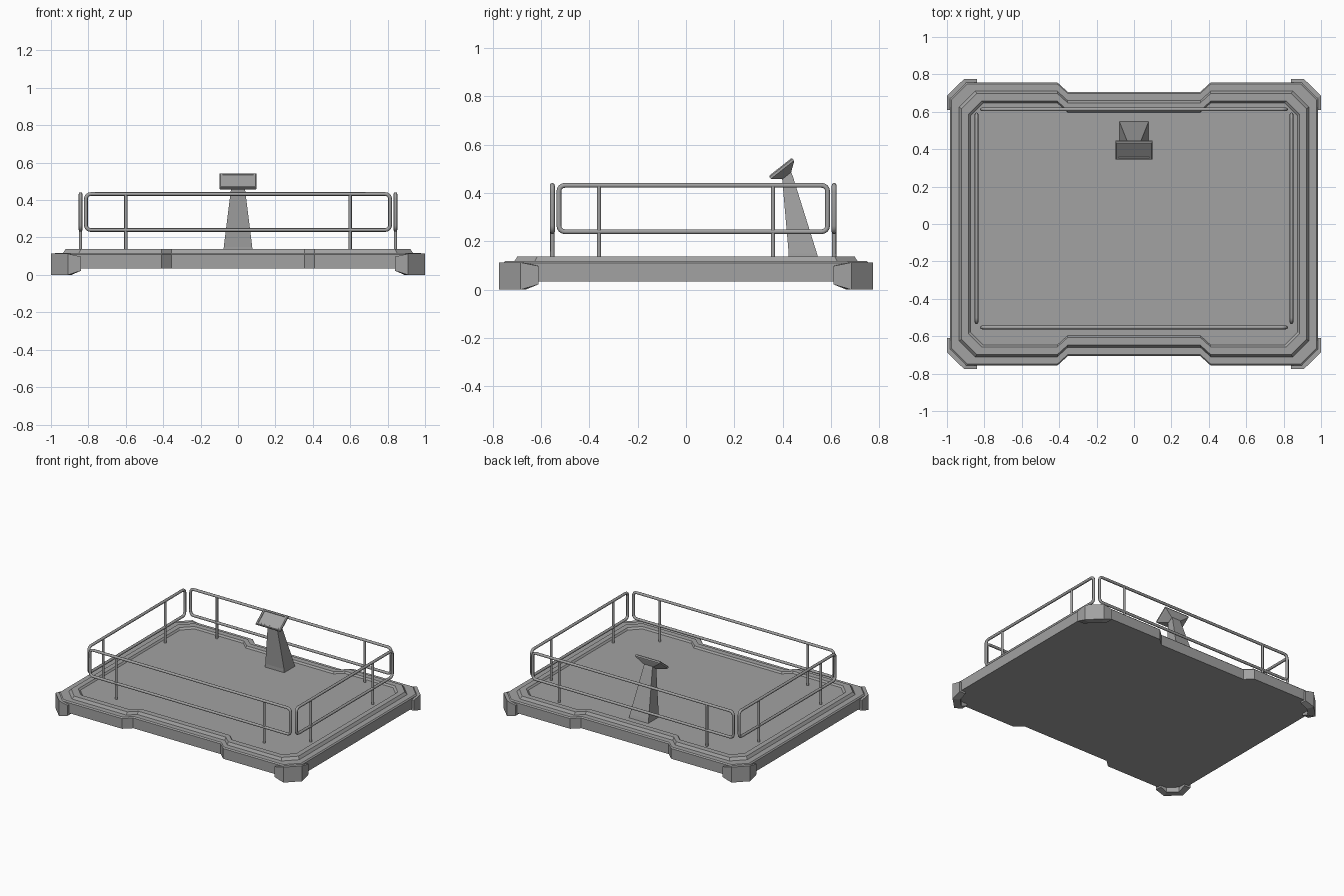
import bpy, bmesh, math
from mathutils import Vector

if "Cube" in bpy.data.objects:
    bpy.data.objects.remove(bpy.data.objects["Cube"])

grey = bpy.data.materials.new("plain_grey")
colour = (0.36, 0.36, 0.36, 1)
grey.diffuse_color = colour
grey.use_nodes = True
grey.node_tree.nodes["Principled BSDF"].inputs["Base Color"].default_value = colour


def add_object(name, mesh):
    obj = bpy.data.objects.new(name, mesh)
    bpy.context.collection.objects.link(obj)
    mesh.materials.clear()
    mesh.materials.append(grey)
    return obj


def loft(name, loops):
    """Skin matching closed loops of points and cap both ends."""
    bm = bmesh.new()
    rings = [[bm.verts.new(p) for p in loop] for loop in loops]
    for a, b in zip(rings, rings[1:]):
        for i in range(len(a)):
            j = (i + 1) % len(a)
            bm.faces.new((a[i], a[j], b[j], b[i]))
    bm.faces.new(rings[0][::-1])
    bm.faces.new(rings[-1])
    bmesh.ops.recalc_face_normals(bm, faces=bm.faces)
    mesh = bpy.data.meshes.new(name)
    bm.to_mesh(mesh)
    bm.free()
    return add_object(name, mesh)


def deck_loop(hx, hy, z, chamfer):
    """Chamfered rectangle with a shallow notch in the front and back."""
    quarter = [(hx, hy - chamfer), (hx - chamfer, hy),
               (0.41, hy), (0.355, hy - 0.05)]
    back = quarter + [(-x, y) for x, y in reversed(quarter)]
    return [(x, y, z) for x, y in back + [(-x, -y) for x, y in back]]


# Platform with a raised rim and sunken floor
loft("platform", [deck_loop(*p) for p in (
    (0.985, 0.757, 0.035, 0.085), (0.985, 0.757, 0.11, 0.085),
    (0.977, 0.749, 0.118, 0.085), (0.935, 0.71, 0.118, 0.085),
    (0.922, 0.698, 0.137, 0.082), (0.885, 0.657, 0.137, 0.07),
    (0.875, 0.647, 0.125, 0.07))])

# Corner boots: sections swept round each corner, with tapered ends
for sx, side in ((1, "left"), (-1, "right")):
    for sy, end in ((1, "back"), (-1, "front")):
        sections = []
        for outer, inner, low, high in (
                ((1, 0.61), (0.95, 0.61), 0.022, 0.098),
                ((1, 0.685), (0.95, 0.665), 0, 0.113),
                ((0.91, 0.774), (0.89, 0.724), 0, 0.113),
                ((0.84, 0.774), (0.84, 0.724), 0.022, 0.098)):
            sections.append([(sx * x, sy * y, z) for (x, y), z in (
                (outer, low), (outer, high), (inner, high), (inner, low))])
        loft(f"{end}_{side}_boot", sections)


def tube(name, points, radius, closed):
    """Round tube along a path, turned into a smooth mesh."""
    curve = bpy.data.curves.new(name, "CURVE")
    curve.dimensions = "3D"
    curve.bevel_depth = radius
    curve.bevel_resolution = 2
    curve.use_fill_caps = True
    spline = curve.splines.new("POLY")
    spline.points.add(len(points) - 1)
    for point, co in zip(spline.points, points):
        point.co = (*co, 1)
    spline.use_cyclic_u = closed
    temp = bpy.data.objects.new(name + "_path", curve)
    bpy.context.collection.objects.link(temp)
    bpy.context.view_layer.update()
    mesh = bpy.data.meshes.new_from_object(
        temp.evaluated_get(bpy.context.evaluated_depsgraph_get()))
    bpy.data.objects.remove(temp)
    obj = add_object(name, mesh)
    bpy.ops.object.select_all(action="DESELECT")
    obj.select_set(True)
    bpy.context.view_layer.objects.active = obj
    bpy.ops.object.shade_smooth_by_angle(angle=math.radians(50))


def railing(name, place, half, post):
    """Rounded tube frame on two posts; place maps (along, height) to space."""
    low, high, r = 0.24, 0.432, 0.025
    path = []
    for k, (u, z) in enumerate(((half - r, high - r), (r - half, high - r),
                                (r - half, low + r), (half - r, low + r))):
        for step in range(5):
            a = math.pi / 2 * (k + step / 4)
            path.append(place(u + r * math.cos(a), z + r * math.sin(a)))
    tube(name + "_frame", path, 0.01, True)
    for i, s in enumerate((-1, 1)):
        tube(f"{name}_post_{i + 1}",
             [place(s * post, 0.12), place(s * post, high)], 0.009, False)


# Four railings
for name, y in (("front_railing", -0.553), ("back_railing", 0.613)):
    railing(name, lambda u, z, y=y: (u, y, z), 0.813, 0.6)
for name, x in (("left_railing", 0.842), ("right_railing", -0.842)):
    railing(name, lambda u, z, x=x: (x, u + (0.03 if abs(u) > 0.4 else 0), z),
            0.556, 0.36)


def rect(hx, y0, y1, z0, z1):
    return [(-hx, y0, z0), (hx, y0, z0), (hx, y1, z1), (-hx, y1, z1)]


# Console stalk, leaning towards the front
loft("console_stalk", [rect(0.078, 0.425, 0.55, 0.12, 0.12),
                       rect(0.076, 0.425, 0.542, 0.15, 0.15),
                       rect(0.036, 0.397, 0.442, 0.47, 0.47),
                       rect(0.034, 0.395, 0.43, 0.5, 0.5)])

# Tilted console head, tapering underneath towards the stalk
centre = Vector((0, 0.39, 0.508))
along = Vector((0, 0.095, 0.075)).normalized()
normal = Vector((0, -along.z, along.y))


def head_loop(hx, hu, depth):
    return [centre + Vector((sx * hx, 0, 0)) + along * su * hu - normal * depth
            for sx, su in ((-1, -1), (1, -1), (1, 1), (-1, 1))]


loft("console_head", [head_loop(*p) for p in (
    (0.04, 0.022, 0.045), (0.094, 0.056, 0.02), (0.1, 0.061, 0.015),
    (0.1, 0.061, 0.005), (0.094, 0.056, 0), (0.084, 0.047, 0),
    (0.082, 0.045, 0.004))])
